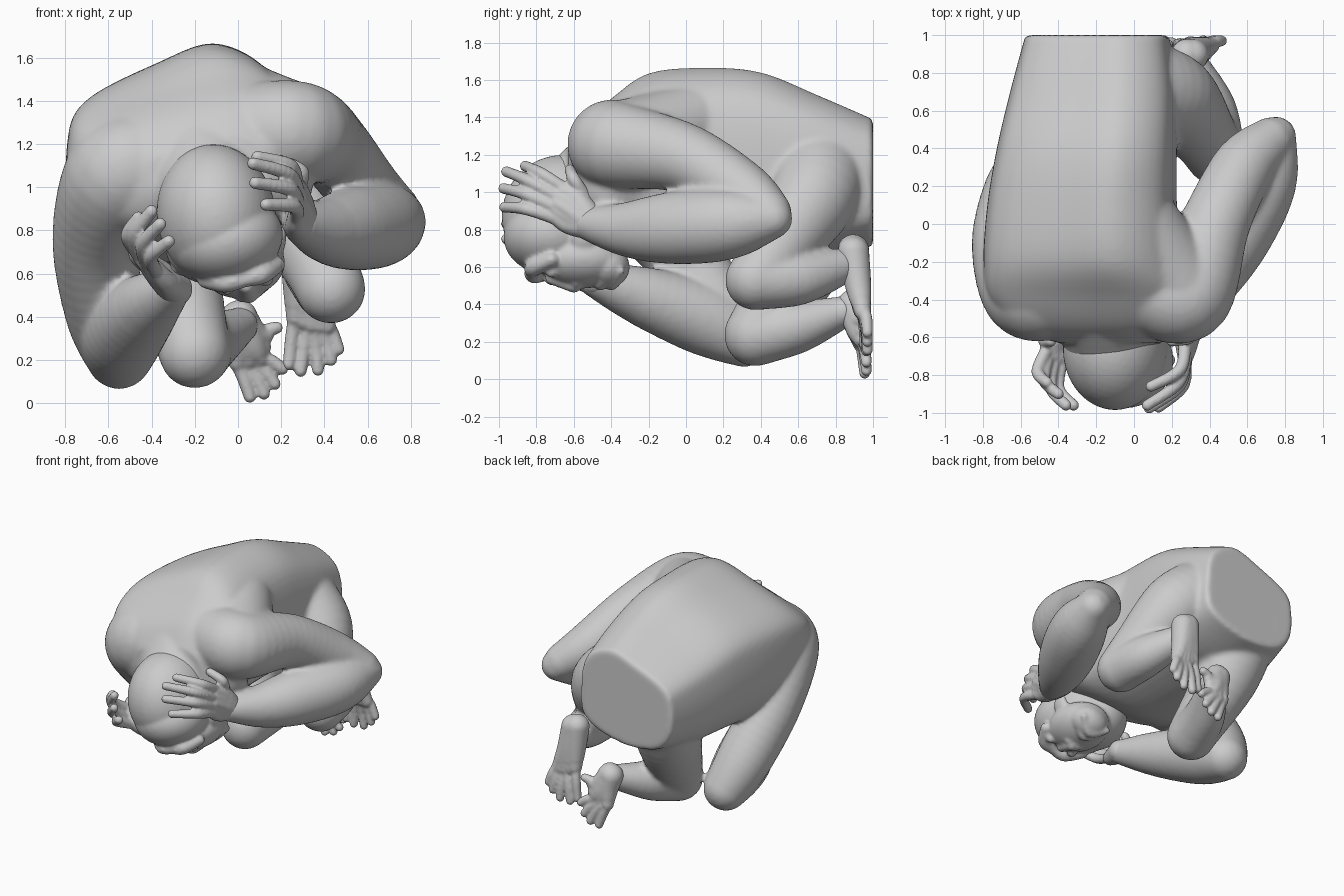
import bpy, bmesh, math
from mathutils import Vector, Matrix, Euler


def spline(pts, t, closed=False):
    """Catmull-Rom point on a list of equal-length tuples; t in segments."""
    n = len(pts)
    i = int(math.floor(t))
    if not closed:
        i = min(i, n - 2)
    f = t - i
    get = (lambda k: pts[k % n]) if closed else (lambda k: pts[max(0, min(n - 1, k))])
    a, b, c, d = get(i - 1), get(i), get(i + 1), get(i + 2)
    return [0.5 * (2 * q + (r - p) * f + (2 * p - 5 * q + 4 * r - s) * f * f
                   + (3 * q - p - 3 * r + s) * f ** 3) for p, q, r, s in zip(a, b, c, d)]


def ball(bm, c, r, rot=(0, 0, 0)):
    r = (r, r, r) if isinstance(r, (int, float)) else r
    m = Matrix.Translation(c) @ Euler(rot).to_matrix().to_4x4() @ Matrix.Diagonal((*r, 1))
    size = max(r)
    sub = 4 if size > 0.16 else 3 if size > 0.06 else 2
    bmesh.ops.create_icosphere(bm, subdivisions=sub, radius=1, matrix=m)


def limb(bm, pts, per=7):
    """Soft tapering limb: overlapping balls along (x, y, z, radius) points."""
    for k in range((len(pts) - 1) * per + 1):
        x, y, z, r = spline(pts, k / per)
        ball(bm, (x, y, z), r)


def loft(bm, rows, profile, per=5, res=6):
    """Closed hull along y; rows are (y, xmin, xmax, zmin, zmax)."""
    rings = []
    for k in range((len(rows) - 1) * per + 1):
        y, x0, x1, z0, z1 = spline(rows, k / per)
        ring = []
        for j in range(len(profile) * res):
            u, v = spline(profile, j / res, True)
            ring.append(bm.verts.new(((x0 + x1) / 2 + u * (x1 - x0) / 2, y,
                                      (z0 + z1) / 2 + v * (z1 - z0) / 2)))
        rings.append(ring)
    n = len(rings[0])
    faces = [bm.faces.new((a[j], a[(j + 1) % n], b[(j + 1) % n], b[j]))
             for a, b in zip(rings, rings[1:]) for j in range(n)]
    faces += [bm.faces.new(rings[0]), bm.faces.new(rings[-1])]
    bmesh.ops.recalc_face_normals(bm, faces=faces)


def finish(bm, name, voxel, smooth):
    me = bpy.data.meshes.new(name)
    bm.to_mesh(me)
    bm.free()
    ob = bpy.data.objects.new(name, me)
    bpy.context.collection.objects.link(ob)
    mod = ob.modifiers.new("fuse", 'REMESH')
    mod.mode, mod.voxel_size, mod.use_smooth_shade = 'VOXEL', voxel, True
    mod = ob.modifiers.new("soften", 'SMOOTH')
    mod.factor, mod.iterations = 0.5, smooth
    return ob


# Torso, neck, arms and legs fused into one skin
bm = bmesh.new()
profile = [(0.35, 1), (0.85, 0.72), (1, 0.1), (0.92, -0.65), (0.2, -1),
           (-0.6, -0.95), (-0.96, -0.55), (-1, 0.1), (-0.84, 0.48), (-0.2, 0.82)]
loft(bm, [(1.0, -0.57, 0.18, 0.72, 1.39), (0.7, -0.65, 0.22, 0.66, 1.52),
          (0.4, -0.72, 0.22, 0.66, 1.64), (0.1, -0.77, 0.22, 0.66, 1.665),
          (-0.2, -0.79, 0.25, 0.68, 1.635), (-0.4, -0.76, 0.34, 0.76, 1.50),
          (-0.54, -0.62, 0.28, 0.82, 1.38), (-0.63, -0.40, 0.14, 0.9, 1.24)], profile)
limb(bm, [(-0.16, -0.35, 1.1, .30), (-0.12, -0.6, 0.93, .25)])
# shoulder blade fill
limb(bm, [(0.02, 0.0, 1.36, .22), (0.14, -0.18, 1.30, .23), (0.26, -0.36, 1.25, .235)])
# right upper arm and forearm
limb(bm, [(0.12, -0.36, 1.25, .24), (0.29, -0.37, 1.25, .235), (0.43, 0.0, 1.18, .185),
          (0.58, 0.30, 1.0, .165), (0.72, 0.44, 0.89, .125)])
limb(bm, [(0.75, 0.46, 0.86, .11), (0.67, 0.22, 0.83, .19), (0.54, -0.05, 0.81, .195),
          (0.41, -0.3, 0.80, .15), (0.29, -0.52, 0.83, .09)])
# left upper arm and forearm
limb(bm, [(-0.42, -0.34, 1.1, .26), (-0.56, -0.35, 1.04, .25), (-0.66, -0.1, 0.75, .2),
          (-0.61, 0.16, 0.42, .19), (-0.55, 0.31, 0.22, .155)])
limb(bm, [(-0.55, 0.31, 0.22, .155), (-0.53, 0.08, 0.33, .195), (-0.42, -0.25, 0.45, .155),
          (-0.30, -0.5, 0.53, .085)])
# right thigh and shin
limb(bm, [(-0.03, 0.71, 1.12, .27), (0.20, 0.67, 0.96, .235), (0.36, 0.48, 0.68, .18),
          (0.43, 0.37, 0.53, .16)])
limb(bm, [(0.43, 0.37, 0.53, .16), (0.40, 0.6, 0.54, .145), (0.31, 0.82, 0.60, .10)])
# left thigh and shin, with the heavy buttock behind
limb(bm, [(-0.33, 0.74, 0.92, .25), (-0.30, 0.62, 0.62, .22), (-0.2, 0.37, 0.24, .165)])
limb(bm, [(-0.2, 0.37, 0.235, .165), (-0.13, 0.6, 0.28, .14), (0.01, 0.84, 0.36, .085)])
finish(bm, "body", 0.017, 6)

# Head: skull, muzzle, brow, nose, lips and ears, facing down
bm = bmesh.new()
ball(bm, (-0.10, -0.66, 0.87), (0.275, 0.325, 0.33), (0, -0.15, 0))
ball(bm, (-0.05, -0.72, 0.76), (0.26, 0.255, 0.20), (0, -0.2, 0))
ball(bm, (-0.12, -0.58, 0.74), (0.22, 0.25, 0.19))
ball(bm, (0.03, -0.55, 0.63), (0.19, 0.24, 0.14), (0, -0.25, 0))
ball(bm, (0.05, -0.42, 0.60), (0.14, 0.12, 0.11), (0, -0.25, 0))
limb(bm, [(-0.15, -0.73, 0.57, .04), (-0.06, -0.81, 0.56, .05), (0.03, -0.82, 0.575, .04),
          (0.11, -0.81, 0.60, .05), (0.18, -0.72, 0.64, .04)], 6)
limb(bm, [(0.04, -0.72, 0.54, .035), (0.05, -0.6, 0.505, .045)], 6)
for s in (-1, 1):
    ball(bm, (0.05 + s * 0.035, -0.585, 0.51 + s * 0.01), 0.034)
    ball(bm, (0.04 + s * 0.09, -0.72, 0.555 + s * 0.02), 0.035)
for y in (-0.46, -0.40):
    limb(bm, [(-0.05, y + .05, 0.54, .025), (0.06, y, 0.505, .033), (0.15, y + .05, 0.58, .025)], 6)
ball(bm, (0.19, -0.55, 0.74), (0.03, 0.06, 0.08), (0, 0.2, 0))
ball(bm, (-0.28, -0.55, 0.66), (0.03, 0.06, 0.08), (0, 0.2, 0))
finish(bm, "head", 0.012, 4)


def paw(name, palm, digits, r, mid):
    """Hand or foot: a palm of limbs plus digits bent by the mid offset."""
    bm = bmesh.new()
    for p in palm:
        limb(bm, p, 8)
    for p, q in zip(palm, palm[1:]):  # web between the palm strands
        limb(bm, [[(a + b) / 2 for a, b in zip(s, t)] for s, t in zip(p, q)], 8)
    for a, b in digits:
        m = (Vector(a) + Vector(b)) / 2 + Vector(mid)
        limb(bm, [(*a, r * 1.1), (*m, r * 1.08), (*b, r * 0.95)], 8)
    finish(bm, name, 0.0095, 3)


# Hands holding the head
rw = (0.29, -0.50, 0.83, .088)
paw("right_hand",
    [[rw, (0.285, -0.58, 0.96, .055), (0.27, -0.66, 1.01, .04)],
     [rw, (0.29, -0.62, 0.90, .055), (0.28, -0.69, 0.94, .042)],
     [rw, (0.27, -0.63, 0.83, .055), (0.27, -0.70, 0.87, .042)]],
    [((0.27, -0.65, 1.02), (0.09, -0.86, 1.14)), ((0.28, -0.68, 0.97), (0.07, -0.96, 1.11)),
     ((0.28, -0.70, 0.92), (0.08, -0.975, 1.02)), ((0.27, -0.70, 0.86), (0.13, -0.97, 0.92)),
     ((0.27, -0.54, 0.98), (0.20, -0.62, 1.12))], 0.032, (0.06, -0.02, 0.02))
lw = (-0.29, -0.49, 0.53, .08)
paw("left_hand",
    [[lw, (-0.39, -0.58, 0.63, .055), (-0.45, -0.66, 0.68, .04)],
     [lw, (-0.38, -0.62, 0.60, .055), (-0.43, -0.70, 0.66, .042)],
     [lw, (-0.33, -0.64, 0.56, .055), (-0.38, -0.72, 0.62, .042)]],
    [((-0.46, -0.66, 0.69), (-0.46, -0.84, 0.86)), ((-0.45, -0.69, 0.67), (-0.40, -0.90, 0.89)),
     ((-0.42, -0.71, 0.64), (-0.36, -0.96, 0.83)), ((-0.38, -0.72, 0.61), (-0.32, -0.96, 0.75)),
     ((-0.41, -0.55, 0.62), (-0.44, -0.62, 0.76))], 0.032, (-0.05, -0.03, 0.0))

# Feet tucked behind, soles facing back
paw("right_foot",
    [[(0.28, 0.895, 0.69, .085), (0.28, 0.91, 0.56, .075), (0.27, 0.935, 0.40, .05)],
     [(0.30, 0.90, 0.68, .08), (0.32, 0.92, 0.52, .07), (0.34, 0.94, 0.37, .05)],
     [(0.31, 0.895, 0.68, .085), (0.35, 0.92, 0.50, .07), (0.41, 0.945, 0.36, .045)]],
    [((0.26, 0.94, 0.38), (0.235, 0.955, 0.18)), ((0.32, 0.95, 0.34), (0.29, 0.965, 0.15)),
     ((0.355, 0.95, 0.33), (0.37, 0.97, 0.155)), ((0.39, 0.95, 0.34), (0.43, 0.97, 0.20)),
     ((0.41, 0.95, 0.37), (0.465, 0.97, 0.25))], 0.031, (0.0, 0.005, 0.01))
paw("left_foot",
    [[(-0.0, 0.89, 0.39, .085), (0.01, 0.91, 0.30, .07), (0.0, 0.935, 0.19, .045)],
     [(0.01, 0.89, 0.40, .08), (0.06, 0.92, 0.28, .07), (0.10, 0.94, 0.21, .045)],
     [(0.02, 0.90, 0.40, .07), (0.07, 0.92, 0.33, .06), (0.13, 0.94, 0.31, .035)]],
    [((0.0, 0.94, 0.18), (0.055, 0.955, 0.03)), ((0.04, 0.95, 0.18), (0.12, 0.965, 0.045)),
     ((0.075, 0.95, 0.19), (0.17, 0.965, 0.09)), ((0.10, 0.945, 0.21), (0.205, 0.96, 0.16)),
     ((0.11, 0.94, 0.31), (0.18, 0.95, 0.35))], 0.031, (0.0, 0.0, 0.01))
